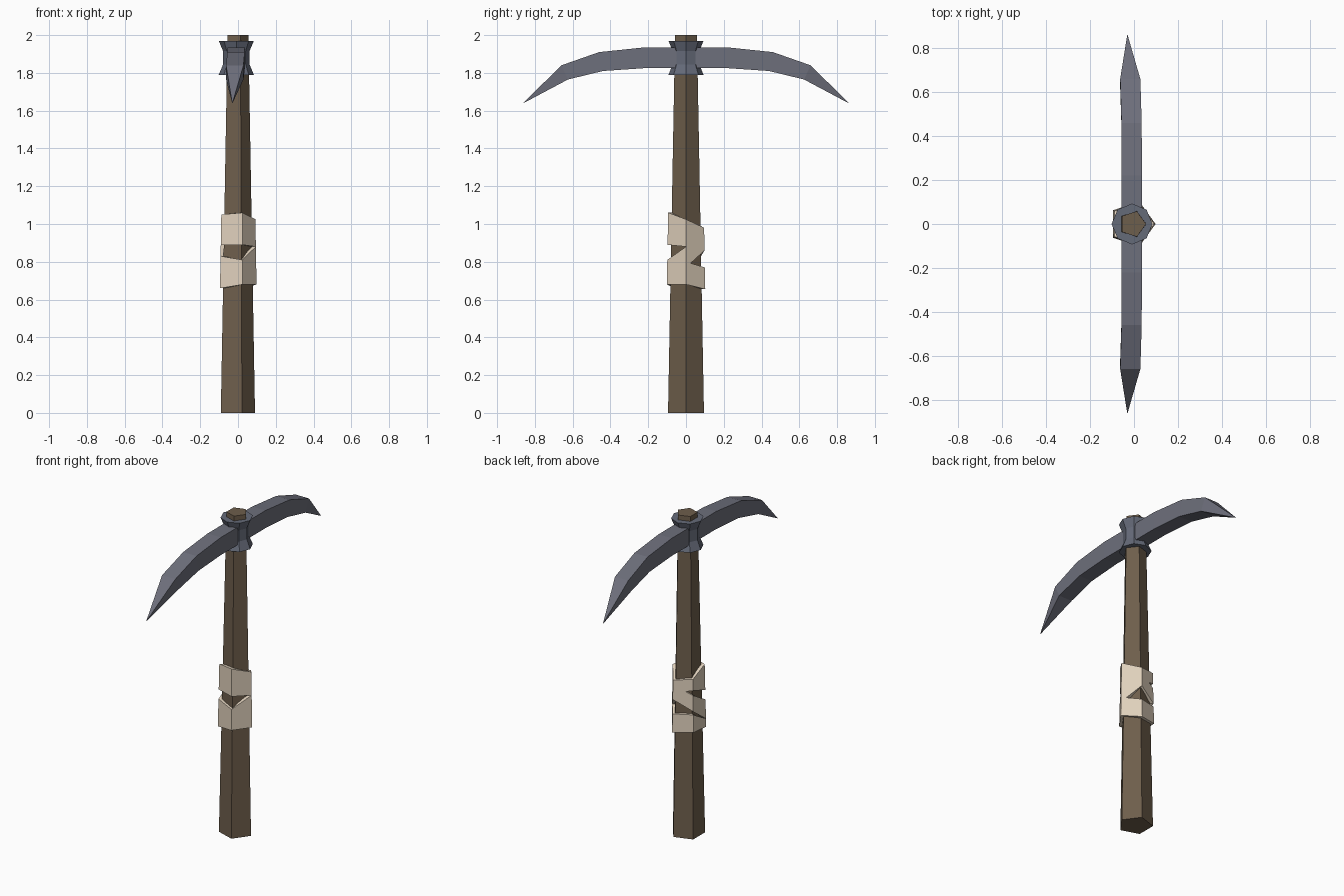
import bpy, math

if "Cube" in bpy.data.objects:
    bpy.data.objects.remove(bpy.data.objects["Cube"])

def mat(name, rgb):
    m = bpy.data.materials.new(name)
    m.diffuse_color = (*rgb, 1)
    m.use_nodes = True
    m.node_tree.nodes["Principled BSDF"].inputs["Base Color"].default_value = m.diffuse_color
    return m

WOOD = mat("brown_wood", (0.155, 0.112, 0.072))
STEEL = mat("grey_steel", (0.155, 0.160, 0.200))
COLLAR = mat("blue_grey_steel", (0.130, 0.145, 0.190))
CLOTH = mat("cream_cloth", (0.74, 0.63, 0.50))

def loft(name, rings, material, closed=False):
    """Skin a list of equal-sized vertex rings; cap the ends or close the loop."""
    n = len(rings[0])
    verts = [v for r in rings for v in r]
    faces = []
    for i in range(len(rings) if closed else len(rings) - 1):
        a, b = i * n, (i + 1) % len(rings) * n
        faces += [(a + j, a + (j + 1) % n, b + (j + 1) % n, b + j) for j in range(n)]
    if not closed:
        faces += [tuple(range(n))[::-1], tuple(range(len(verts) - n, len(verts)))]
    me = bpy.data.meshes.new(name)
    me.from_pydata(verts, [], faces)
    me.materials.append(material)
    ob = bpy.data.objects.new(name, me)
    bpy.context.collection.objects.link(ob)
    # consistent outward normals
    import bmesh
    bm = bmesh.new()
    bm.from_mesh(me)
    bmesh.ops.remove_doubles(bm, verts=bm.verts, dist=1e-5)
    bmesh.ops.recalc_face_normals(bm, faces=bm.faces)
    bm.to_mesh(me)
    bm.free()
    return ob

def point(k, sides, r, z, cx):
    a = math.tau * k / sides
    return (cx + r * math.cos(a), r * math.sin(a), z)

def handle_r(z):
    return 0.1 - 0.0195 * z

def handle_cx(z):
    return -0.01 + 0.002 * z

# Five-sided tapered handle
loft("handle", [[point(k, 5, handle_r(z), z, handle_cx(z)) for k in range(5)]
                for z in (0, 2)], WOOD)

# Cloth wraps: tilted bands, (bottom, top) height at each handle corner
WRAPS = {
    "upper_wrap": [(.88, 1.025), (.90, .98), (.93, 1.0), (.89, 1.05), (.89, 1.06)],
    "middle_wrap": [(.77, .88), (.86, .95), (.80, .90), (.71, .83), (.70, .81)],
    "lower_wrap": [(.68, .80), (.655, .77), (.67, .78), (.66, .71), (.68, .73)],
}
for name, heights in WRAPS.items():
    rings = []
    for k, (lo, hi) in enumerate(heights):
        rings.append([point(k, 5, handle_r(z) + d, z, handle_cx(z))
                      for z, d in ((lo, -.01), (lo, .02), (hi, .02), (hi, -.01))])
    loft(name, rings, CLOTH, closed=True)

# Flared eight-sided collar
loft("collar", [[point(k, 8, r, z, -0.009) for k in range(8)]
                for z, r in ((1.79, .093), (1.845, .070), (1.915, .070), (1.97, .093))], COLLAR)

# Curved pick blade: y top, z top, y bottom, z bottom, x centre, half width
HALF = [(.22, 1.935, .22, 1.825, -.010, .046),
        (.46, 1.91, .44, 1.81, -.011, .046),
        (.66, 1.84, .625, 1.765, -.017, .046),
        (.86, 1.642, .86, 1.64, -.030, .001)]

def section(s, yt, zt, yb, zb, cx, w):
    return [(cx - w, s * yt, zt), (cx + w, s * yt, zt), (cx + w, s * yb, zb), (cx - w, s * yb, zb)]

loft("pick_blade", [section(-1, *p) for p in reversed(HALF)] + [section(1, *p) for p in HALF], STEEL)
